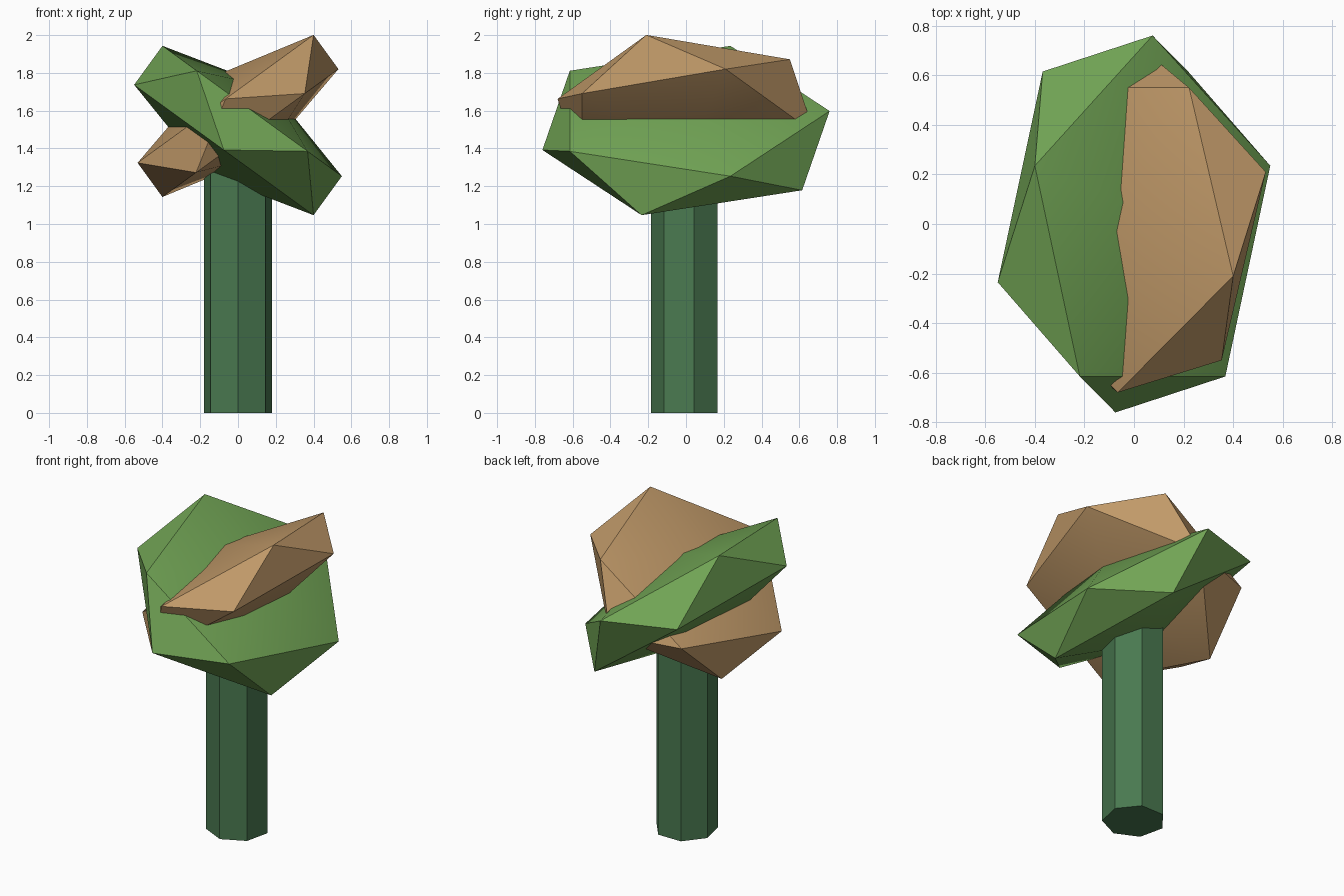
import bpy
import math
from mathutils import Matrix, Vector

cube = bpy.data.objects.get("Cube")
if cube:
    bpy.data.objects.remove(cube, do_unlink=True)


def make_material(name, color):
    mat = bpy.data.materials.new(name)
    mat.use_nodes = True
    mat.diffuse_color = (*color, 1)
    mat.node_tree.nodes["Principled BSDF"].inputs["Base Color"].default_value = (*color, 1)
    return mat


def finish(name, mat):
    obj = bpy.context.object
    obj.name = name
    obj.data.name = name
    obj.data.materials.append(mat)
    bpy.ops.object.shade_smooth_by_angle(angle=math.radians(30))
    return obj


def foliage(name, mat, height, size, tilt, spin):
    """Flattened icosahedron, leaning sideways."""
    bpy.ops.mesh.primitive_ico_sphere_add(subdivisions=1, radius=1)
    mesh = bpy.context.object.data
    mesh.transform(
        Matrix.Translation((0, 0, height))
        @ Matrix.Rotation(math.radians(spin), 4, "Z")
        @ Matrix.Rotation(math.radians(tilt), 4, "Y")
        @ Matrix.Diagonal(Vector((*size, 1)))
        @ Matrix.Rotation(math.radians(90), 4, "Z"))
    return finish(name, mat)


leaf_green = make_material("leaf green", (0.165, 0.37, 0.09))
leaf_brown = make_material("leaf tan", (0.53, 0.32, 0.14))
trunk_green = make_material("trunk dark green", (0.067, 0.19, 0.08))

# Seven-sided trunk
trunk_height = 1.4
bpy.ops.mesh.primitive_cylinder_add(vertices=7, radius=0.185, depth=trunk_height)
bpy.context.object.data.transform(
    Matrix.Translation((0, 0, trunk_height / 2)) @ Matrix.Rotation(math.pi, 4, "Z"))
finish("trunk", trunk_green)

# Two crossing foliage slabs
foliage("green_foliage", leaf_green, 1.495, (0.69, 0.85, 0.285), 36, 0)
foliage("tan_foliage", leaf_brown, 1.572, (0.677, 0.76, 0.25), 36, 180)
